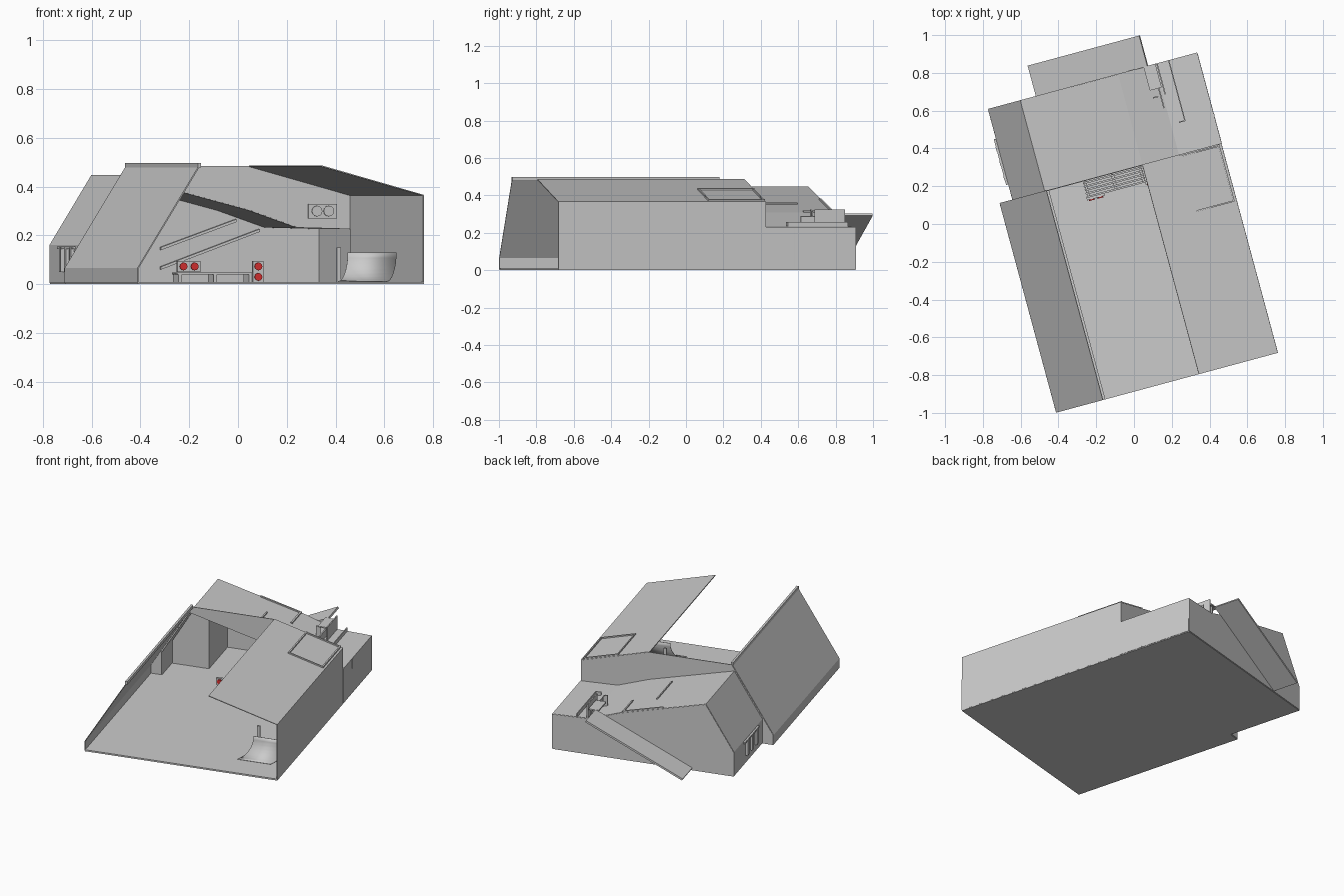
import bpy, math
from mathutils import Matrix, Vector

if "Cube" in bpy.data.objects:
    bpy.data.objects.remove(bpy.data.objects["Cube"])

# local axes: a = across, b = along the hall; the whole model is turned 15 degrees
TURN = Matrix.Rotation(math.radians(15.1), 4, 'Z')


def add(name, verts, faces, thick=0, mat=None):
    me = bpy.data.meshes.new(name)
    me.from_pydata([Vector(v) for v in verts], [], faces)
    me.update()
    ob = bpy.data.objects.new(name, me)
    bpy.context.collection.objects.link(ob)
    ob.matrix_world = TURN
    if thick:
        m = ob.modifiers.new("thickness", 'SOLIDIFY')
        m.thickness, m.offset = thick, 0
    if mat:
        me.materials.append(mat)
    return ob


def sheet(name, prof, b0, b1, thick=0.005):
    """Open (a, z) profile swept along b."""
    n = len(prof)
    v = [(a, b, z) for b in (b0, b1) for a, z in prof]
    return add(name, v, [(i, i + 1, n + i + 1, n + i) for i in range(n - 1)], thick)


def wall(name, prof, b, thick=0.005):
    """Closed (a, z) outline standing at depth b."""
    return add(name, [(a, b, z) for a, z in prof], [tuple(range(len(prof)))], thick)


def prism(name, bottom, top, mat=None):
    n = len(bottom)
    f = [tuple(reversed(range(n))), tuple(range(n, 2 * n))]
    f += [(i, (i + 1) % n, n + (i + 1) % n, n + i) for i in range(n)]
    return add(name, bottom + top, f, 0, mat)


def box(name, a0, a1, b0, b1, z0, z1, mat=None):
    q = [(a0, b0), (a1, b0), (a1, b1), (a0, b1)]
    return prism(name, [(*p, z0) for p in q], [(*p, z1) for p in q], mat)


def slope_box(name, a0, a1, b0, b1, height, h=0.01):
    """Box lying on a roof whose height is a function of a."""
    q = [(a0, b0), (a1, b0), (a1, b1), (a0, b1)]
    return prism(name, [(*p, height(p[0])) for p in q], [(*p, height(p[0]) + h) for p in q])


F, M, R = -0.857, 0.29, 0.787      # front, middle and rear planes
roof_left = [(-.586, .005), (-.586, .16), (-.41, .445)]
roof_rear = [(-.41, .445), (.124, .305), (.325, .235), (.558, .228)]


def rear_h(a):
    for (a0, z0), (a1, z1) in zip(roof_rear, roof_rear[1:]):
        if a <= a1:
            return z0 + (z1 - z0) * (a - a0) / (a1 - a0)
    return .228


def hall_h(a):
    return .485 - (a - .124) * .12 / .434


# floor slab
out = [(-.656, F), (.558, F), (.558, R), (-.586, R), (-.586, M), (-.656, M)]
prism("floor", [(*p, 0) for p in out], [(*p, .01) for p in out])

# front hall shells: left leaning wall, right wall with half roof
sheet("left_leaning_wall", [(-.656, .005), (-.656, .065), (-.395, .485)], F, M)
box("left_wall_cap", -.402, -.388, F, M, .478, .498)
sheet("right_wall_and_roof", [(.556, .005), (.556, .365), (.124, .485)], F, M)

# rear building: shell, end wall, and stepped wall where it meets the hall
sheet("rear_shell", roof_left + roof_rear[1:] + [(.558, .005)], M, R)
wall("rear_wall", roof_left + roof_rear[1:] + [(.558, .005)], R)
wall("middle_wall", [(-.656, .005), (-.656, .065), (-.395, .485), (.124, .485), (.556, .365),
     (.556, .228)] + roof_rear[::-1][1:3] + roof_left[::-1], M)

# inner partition and its return
wall("inner_partition", [(-.582, .008), (-.58, .16), (-.41, .442), (-.353, .427), (-.353, .008)], .465)
box("partition_return", -.357, -.35, .465, .785, .008, .42)

# slanted beams on the inside of the rear wall
for i in range(2):
    s = .08 * i
    q = [(-.12, .06 + s), (.3 - .1 * i, .215 + .04 * i)]
    v = [(a, b, z + dz) for b in (.765, .785) for dz in (0, .012) for a, z in q]
    add("inner_beam", v, [(0, 1, 3, 2), (4, 6, 7, 5), (0, 4, 5, 1), (2, 3, 7, 6), (0, 2, 6, 4), (1, 5, 7, 3)])

# outside ramp along the rear wall, with landing
sheet("rear_ramp", [(-.323, .012), (.288, .297)], R, .956, .012)
box("ramp_landing", .265, .33, .66, .79, .292, .3)

# terrace parapets
for a0, a1, b0, b1, h in ((.31, .317, .55, .787, .05), (.335, .342, .62, .787, .09),
                          (.40, .406, .46, .787, .025), (.37, .406, .455, .461, .025),
                          (.27, .30, .615, .622, .07)):
    slope_box("terrace_parapet", a0, a1, b0, b1, rear_h, h)

# raised frames and strip on the roofs
for q in ((.325, .333, -.02, .29), (.538, .546, -.02, .29), (.325, .546, -.024, -.016), (.325, .546, .278, .286)):
    slope_box("hall_roof_frame", *q, hall_h)
for q in ((-.14, .12, .775, .785), (.108, .118, .62, .785), (-.05, -.042, .375, .63)):
    slope_box("rear_roof_frame", *q, rear_h)

# pipes on the left side and trims on the right side
for b in (.4, .48, .56):
    box("side_pipe", -.602, -.586, b, b + .025, .05, .155)
box("side_pipe_rail", -.6, -.588, .376, .626, .145, .155)
box("side_trim", .558, .562, .445, .452, .01, .228)

# curved quarter ramp in the hall
pts = []
for i in range(9):
    t = math.radians(90 * i / 8)
    pts.append((math.sin(t), 1 - math.cos(t)))
left = [TURN.inverted() @ Vector((.41 + .04 * s, -.59 + .11 * s, .011 + .12 * h)) for s, h in pts]
right = [p + Vector((.207, 0, 0)) for p in left]
ramp = add("curved_ramp", left + right, [(i, i + 1, i + 10, i + 9) for i in range(8)], .003)
for p in ramp.data.polygons:
    p.use_smooth = True
box("small_stand", .292, .31, -.475, -.465, .01, .15)

# slatted rack with red lamps
red = bpy.data.materials.new("lamp_red")
red.diffuse_color = (.7, .03, .03, 1)
red.use_nodes = True
red.node_tree.nodes["Principled BSDF"].inputs["Base Color"].default_value = red.diffuse_color


def lamp(name, a, b, z, r, mat=None):
    n = 12
    ring = [(a + r * math.cos(2 * math.pi * i / n), z + r * math.sin(2 * math.pi * i / n)) for i in range(n)]
    prism(name, [(x, b, h) for x, h in ring], [(x, b - .006, h) for x, h in ring], mat)


for i in range(5):
    box("rack_slat", -.205, .12, .197 + .019 * i, .207 + .019 * i, .04, .048)
for a in (-.2, -.05, .1):
    box("rack_bearer", a, a + .015, .197, .285, .01, .04)
box("lamp_box_wide", -.207, -.11, .185, .2, .05, .095)
box("lamp_box_tall", .113, .158, .185, .2, .01, .095)
for a, z in ((-.182, .073), (-.135, .073), (.136, .073), (.136, .03)):
    lamp("red_lamp", a, .185, z, .016, red)

# twin gauges on the middle wall
box("gauge_plate", .375, .495, .278, .29, .27, .33)
for a in (.41, .46):
    lamp("gauge", a, .278, .3, .022)
